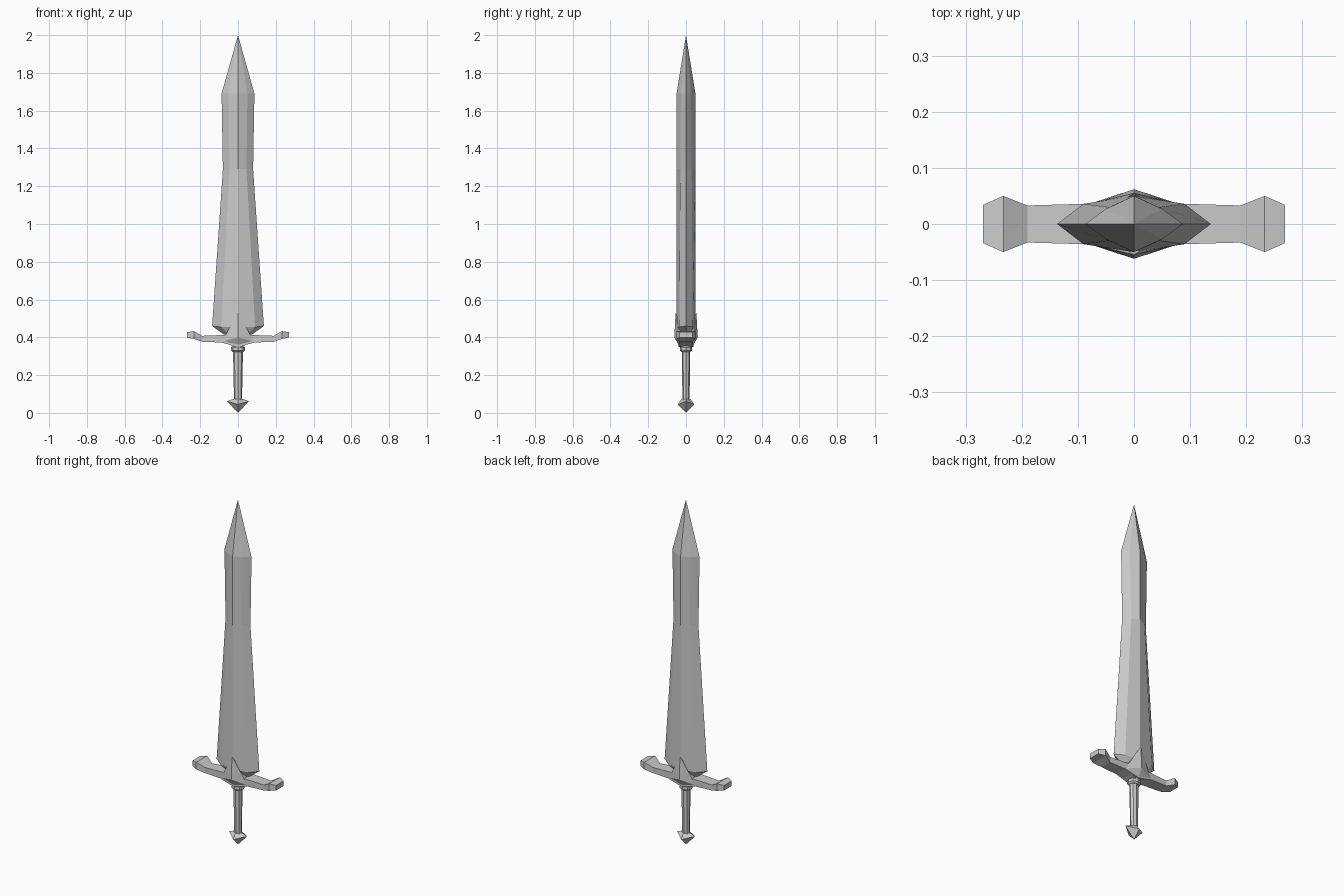
import bpy, bmesh, math

if "Cube" in bpy.data.objects:
    bpy.data.objects.remove(bpy.data.objects["Cube"])


def finish(bm, name, mirror=False):
    bmesh.ops.recalc_face_normals(bm, faces=bm.faces[:])
    me = bpy.data.meshes.new(name)
    bm.to_mesh(me)
    bm.free()
    ob = bpy.data.objects.new(name, me)
    bpy.context.collection.objects.link(ob)
    if mirror:
        ob.modifiers.new("mirror", 'MIRROR')
    return ob


def loft(name, rings, mirror=False):
    """Skin equal-length rings; a one-point ring at either end makes a tip."""
    bm = bmesh.new()
    rows = [[bm.verts.new(p) for p in r] for r in rings]
    for a, b in zip(rows, rows[1:]):
        n = max(len(a), len(b))
        for i in range(n):
            j = (i + 1) % n
            if len(a) == 1:
                bm.faces.new((a[0], b[j], b[i]))
            elif len(b) == 1:
                bm.faces.new((a[i], a[j], b[0]))
            else:
                bm.faces.new((a[i], a[j], b[j], b[i]))
    for r in (rows[0], rows[-1]):
        if len(r) > 2:
            bm.faces.new(r)
    return finish(bm, name, mirror)


def blade_ring(z, w, a, b, t, zmid=None):
    m = z if zmid is None else zmid
    return [(w, 0, z), (a, b, m), (0, t, m), (-a, b, m),
            (-w, 0, z), (-a, -b, m), (0, -t, m), (a, -b, m)]


def octagon(z, rx, ry):
    return [(rx * math.cos(math.pi / 4 * i), ry * math.sin(math.pi / 4 * i), z)
            for i in range(8)]


# Blade: wide at the base, waisted, then a long point
loft("blade", [
    blade_ring(0.415, 0.075, 0.05, 0.02, 0.03),
    blade_ring(0.46, 0.137, 0.09, 0.036, 0.05, 0.455),
    blade_ring(1.29, 0.08, 0.045, 0.03, 0.05),
    blade_ring(1.69, 0.087, 0.05, 0.027, 0.05),
    [(0, 0, 2.0)],
])

# Guard centre: faceted block with a raised spike on front and back
for name, s in (("guard_front", -1), ("guard_back", 1)):
    bm = bmesh.new()
    pts = [(0, 0.055, 0.53), (0, 0.062, 0.40), (0, 0.03, 0.343),
           (0.05, 0.044, 0.43), (-0.05, 0.044, 0.43),
           (0.085, 0.034, 0.378), (-0.085, 0.034, 0.378),
           (0, 0, 0.343), (0, 0.03, 0.45),
           (0.05, 0, 0.41), (-0.05, 0, 0.41),
           (0.085, 0, 0.378), (-0.085, 0, 0.378)]
    vs = [bm.verts.new((x, s * y, z)) for x, y, z in pts]
    bmesh.ops.convex_hull(bm, input=vs)
    finish(bm, name)

# Guard arms: curved bars with flared ends (x, half depth, bottom z, top z)
arm = [(0.0, 0.04, 0.35, 0.415), (0.09, 0.036, 0.373, 0.412),
       (0.19, 0.033, 0.376, 0.408), (0.233, 0.05, 0.392, 0.433),
       (0.269, 0.034, 0.398, 0.427)]
loft("guard_arms", [[(x, -h, lo), (x, h, lo), (x, h, hi), (x, -h, hi)]
                    for x, h, lo, hi in arm], mirror=True)

# Grip and collar
loft("grip", [octagon(0.06, 0.021, 0.019), octagon(0.36, 0.027, 0.022)])
loft("collar", [octagon(0.323, 0.028, 0.024), octagon(0.331, 0.037, 0.033),
                octagon(0.347, 0.037, 0.033), octagon(0.356, 0.026, 0.024)])

# Pommel: four-sided point with raised side corners
loft("pommel", [
    [(0, 0, 0)],
    [(0.058, 0, 0.062), (0, 0.043, 0.045), (-0.058, 0, 0.062), (0, -0.043, 0.045)],
    [(0.026, 0, 0.073), (0, 0.024, 0.073), (-0.026, 0, 0.073), (0, -0.024, 0.073)],
])
